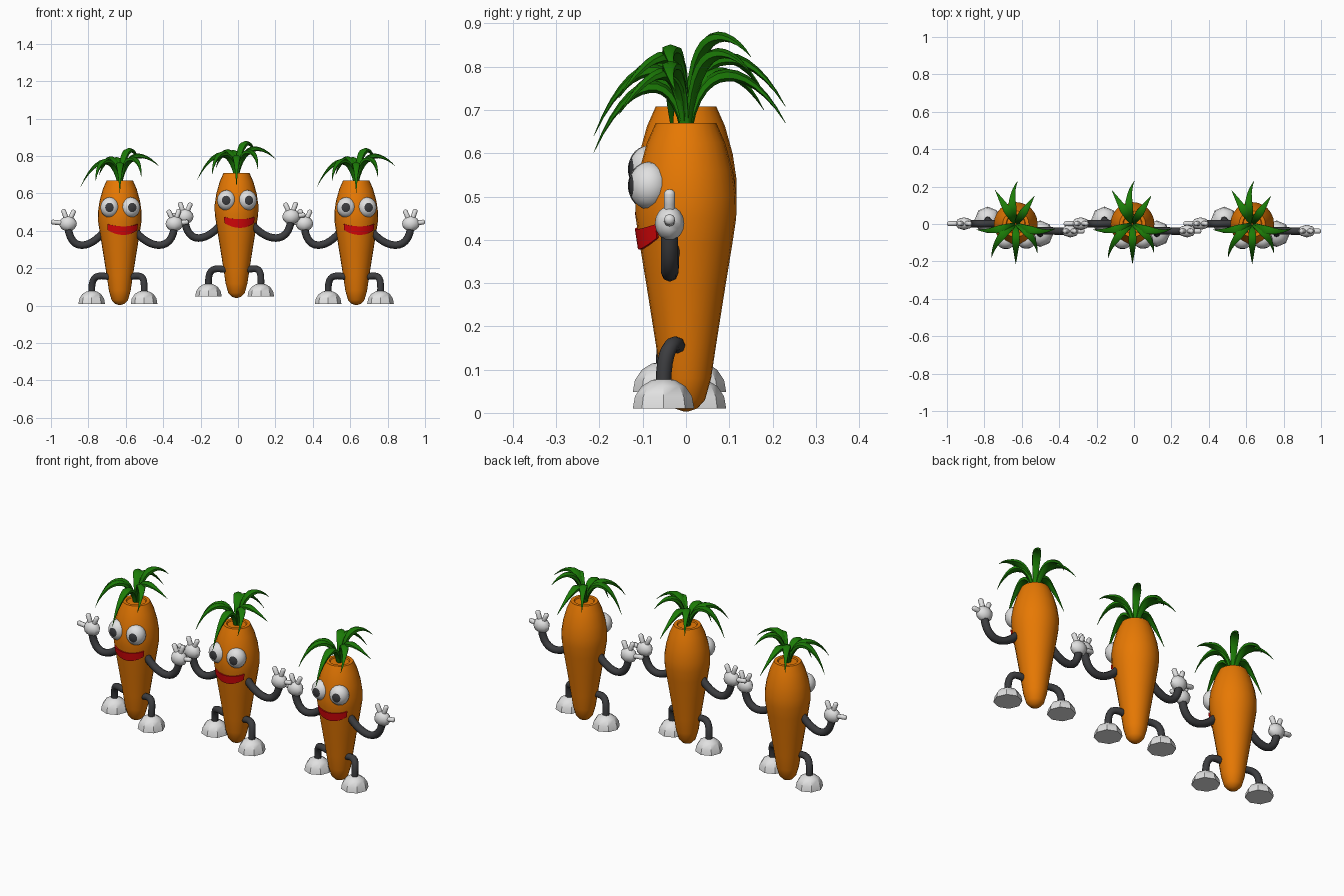
import bpy, bmesh, math
from mathutils import Vector, Matrix

cube = bpy.data.objects.get("Cube")
if cube:
    bpy.data.objects.remove(cube, do_unlink=True)


def material(name, color):
    m = bpy.data.materials.new(name)
    m.use_nodes = True
    m.diffuse_color = (*color, 1)
    bsdf = next(n for n in m.node_tree.nodes if n.type == 'BSDF_PRINCIPLED')
    bsdf.inputs["Base Color"].default_value = (*color, 1)
    return m


ORANGE = material("carrot orange", (0.8, 0.19, 0.001))
GREEN = material("leaf green", (0.011, 0.2, 0.002))
WHITE = material("soft white", (0.75, 0.75, 0.75))
DARK = material("limb charcoal", (0.045, 0.046, 0.05))
RED = material("lip red", (0.72, 0.002, 0.003))

parts = []


def finish(name, bm, mats, angle=40):
    bmesh.ops.recalc_face_normals(bm, faces=bm.faces)
    mesh = bpy.data.meshes.new(name)
    bm.to_mesh(mesh)
    bm.free()
    for m in mats:
        mesh.materials.append(m)
    for p in mesh.polygons:
        p.use_smooth = True
    mesh.set_sharp_from_angle(angle=math.radians(angle))
    parts.append((name, mesh))


def skin(bm, rings):
    """Bridge closed rings of points and cap both ends."""
    loops = [[bm.verts.new(p) for p in ring] for ring in rings]
    n = len(loops[0])
    for a, b in zip(loops, loops[1:]):
        for i in range(n):
            j = (i + 1) % n
            bm.faces.new((a[i], a[j], b[j], b[i]))
    bm.faces.new(loops[0])
    bm.faces.new(loops[-1])


def lathe(bm, profile, sides, center=(0, 0, 0)):
    c = Vector(center)
    skin(bm, [[c + Vector((r * math.cos(a), r * math.sin(a), z))
               for a in (math.tau * i / sides for i in range(sides))]
              for r, z in profile])


def tube(bm, path, radii, sides, ref=(0, 1, 0), thickness=1.0):
    path = [Vector(p) for p in path]
    rings = []
    for i, p in enumerate(path):
        t = (path[min(i + 1, len(path) - 1)] - path[max(i - 1, 0)]).normalized()
        u = t.cross(Vector(ref)).normalized()
        v = t.cross(u)
        rings.append([p + radii[i] * (u * thickness * math.cos(a) + v * math.sin(a))
                      for a in (math.tau * k / sides for k in range(sides))])
    skin(bm, rings)


def bezier(p0, p1, p2, p3, steps):
    p0, p1, p2, p3 = map(Vector, (p0, p1, p2, p3))
    out = []
    for i in range(steps + 1):
        t = i / steps
        s = 1 - t
        out.append(p0 * s**3 + p1 * 3 * s * s * t + p2 * 3 * s * t * t + p3 * t**3)
    return out


# Body: tapered root with a shallow crown recess
PROFILE = [(0.004, 0.003), (0.026, 0.01), (0.044, 0.03), (0.058, 0.08), (0.07, 0.16),
           (0.089, 0.28), (0.107, 0.39), (0.116, 0.45), (0.117, 0.5), (0.108, 0.56),
           (0.09, 0.625), (0.07, 0.67)]
bm = bmesh.new()
lathe(bm, PROFILE + [(0.052, 0.67), (0.048, 0.664), (0.004, 0.664)], 24)
finish("body", bm, [ORANGE])


def body_radius(z):
    for (r0, z0), (r1, z1) in zip(PROFILE, PROFILE[1:]):
        if z0 <= z <= z1:
            return r0 + (r1 - r0) * (z - z0) / (z1 - z0)


# Mouth: thin smiling plate wrapped round the body
bm = bmesh.new()
rings = []
for i in range(15):
    u = -1 + 2 * i / 14
    a = math.radians(10 + 44 * u)
    top, low = 0.424 + 0.012 * u * u, 0.378 + 0.026 * u * u
    ring = []
    for z, lift in ((top, -0.003), (top, 0.006), ((top + low) / 2, 0.006),
                    (low, 0.006), (low, -0.003)):
        r = body_radius(z) + lift
        ring.append(Vector((r * math.sin(a), -r * math.cos(a), z)))
    rings.append(ring)
skin(bm, rings)
finish("mouth", bm, [RED])

# Eyes: flattened balls whose front cap is the pupil
for name, x, y, turn in (("right_eye", -0.053, -0.087, -3), ("left_eye", 0.058, -0.085, 12)):
    bm = bmesh.new()
    bmesh.ops.create_uvsphere(bm, u_segments=16, v_segments=20, radius=1)
    for f in bm.faces:
        f.material_index = int(f.calc_center_median().z > math.cos(math.radians(27)))
    bm.transform(Matrix.Translation((x, y, 0.525))
                 @ Matrix.Rotation(math.radians(turn), 4, 'Z')
                 @ Matrix.Diagonal((0.051, 0.047, 0.055, 1))
                 @ Matrix.Rotation(math.radians(90), 4, 'X'))
    finish(name, bm, [WHITE, DARK])

# Limbs: one pass per side; the stance is turned a little, so y differs
LIMBS = (("left", 1, 0.292, -0.038, 0.13, -0.052),
         ("right", -1, 0.277, 0.002, 0.15, 0.022))
for side, s, hx, hy, fx, fy in LIMBS:
    bm = bmesh.new()
    tube(bm, bezier((s * 0.085, hy * 0.9, 0.395), (s * 0.16, hy, 0.305),
                    (s * (hx - 0.015), hy, 0.285), (s * hx, hy, 0.42), 12), [0.02] * 13, 8)
    finish(side + "_arm", bm, [DARK], 60)

    # Hand: palm, two raised fingers and an outward thumb
    bm = bmesh.new()
    bmesh.ops.create_uvsphere(bm, u_segments=8, v_segments=8, radius=1,
                              matrix=Matrix.Translation((s * hx, hy, 0.438))
                              @ Matrix.Diagonal((0.047, 0.034, 0.04, 1)))
    for dx, dz in ((-0.034, 0.074), (0.027, 0.078), (0.368 - hx, 0.01)):
        base = Vector((s * hx, hy, 0.438))
        tip = Vector((s * dx, 0, dz))
        tube(bm, [base + tip * k for k in (0.2, 0.6, 0.9, 0.97, 1)],
             [0.013, 0.013, 0.013, 0.009, 0.003], 8)
    finish(side + "_hand", bm, [WHITE], 50)

    bm = bmesh.new()
    tube(bm, bezier((s * 0.04, -0.018, 0.152), (s * 0.12, -0.018, 0.165),
                    (s * (fx + 0.004), fy, 0.172), (s * fx, fy, 0.065), 10), [0.018] * 11, 8)
    finish(side + "_leg", bm, [DARK], 60)

    # Foot: eight-sided half dome
    bm = bmesh.new()
    lathe(bm, [(0.071, 0.01), (0.066, 0.038), (0.05, 0.062), (0.027, 0.076), (0.002, 0.08)],
          8, (s * fx, fy, 0))
    finish(side + "_foot", bm, [WHITE], 30)

# Leaves: tip x, tip y, tip height, arch control height, sideways bow
LEAVES = [(0.01, 0.23, 0.67, 0.82, 0.03), (-0.11, 0.18, 0.70, 0.82, 0),
          (0.1, 0.15, 0.785, 0.86, 0), (-0.13, -0.18, 0.665, 0.81, -0.03),
          (0, -0.213, 0.602, 0.795, 0), (0.115, -0.155, 0.69, 0.82, 0.03),
          (-0.21, -0.03, 0.635, 0.81, 0.02), (0.21, -0.025, 0.745, 0.83, -0.03)]
bm = bmesh.new()
for x, y, z, arch, bow in LEAVES:
    out = Vector((x, y, 0))
    across = Vector((-y, x, 0)).normalized()
    path = bezier(out * 0.04 + Vector((0, 0, 0.655)),
                  out * 0.12 + across * bow * 0.5 + Vector((0, 0, arch)),
                  out * 0.62 + across * bow * 1.5 + Vector((0, 0, arch)), Vector((x, y, z)), 12)
    radii = [(0.009 + 0.016 * math.sin(math.pi * min(1, i / 7) * 0.5))
             * min(1, (12.2 - i) / 6) for i in range(13)]
    tube(bm, path, radii, 6, across, 0.6)
finish("leaves", bm, [GREEN], 65)

# Place three copies in a row, the middle one raised
for who, x, z in (("first", -0.632, 0), ("middle", -0.008, 0.038), ("last", 0.632, 0)):
    for name, mesh in parts:
        obj = bpy.data.objects.new(f"{who}_carrot_{name}", mesh)
        obj.location = (x, 0, z)
        bpy.context.scene.collection.objects.link(obj)
